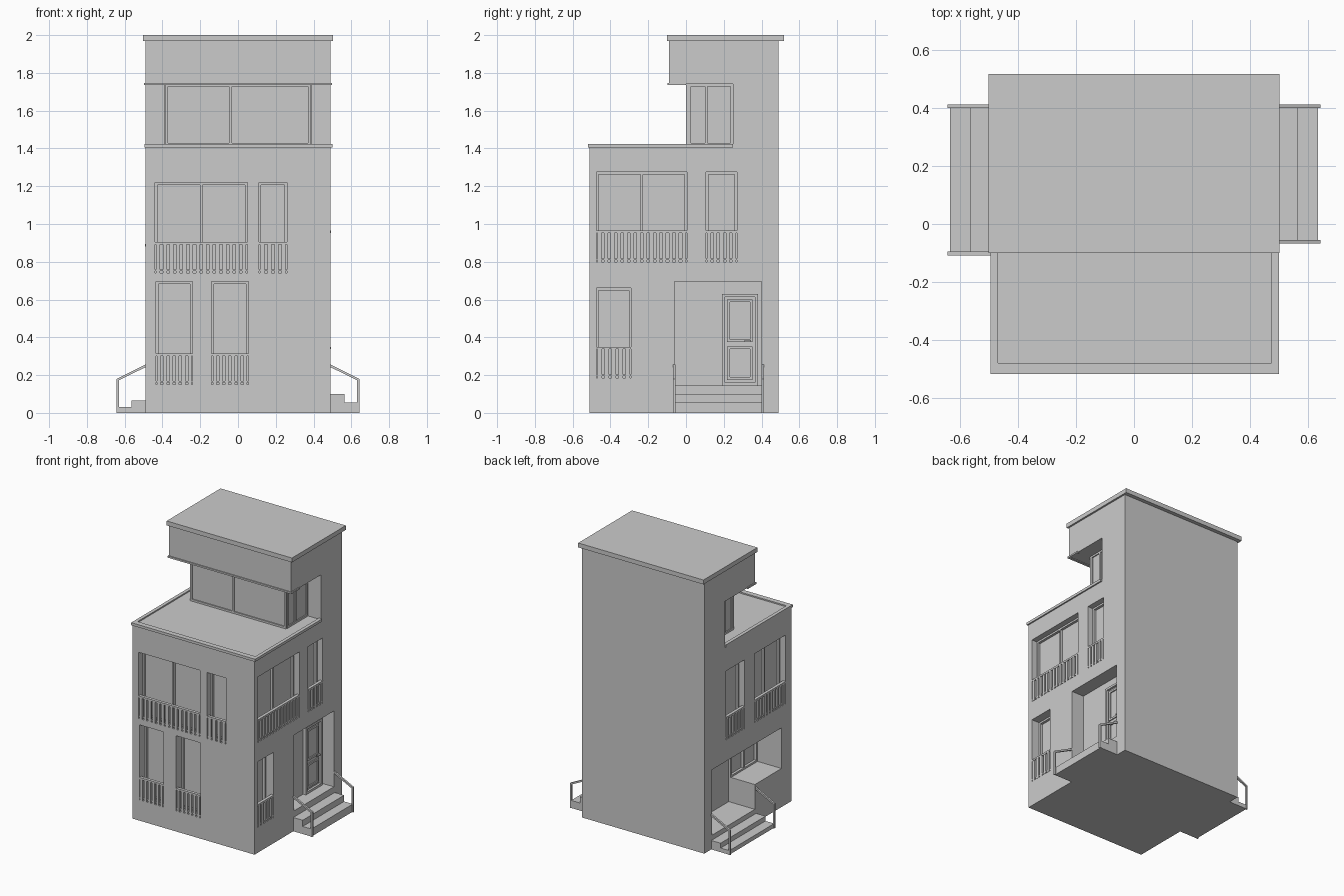
import bpy, bmesh

if "Cube" in bpy.data.objects:
    bpy.data.objects.remove(bpy.data.objects["Cube"])

W, F = 0.49, -0.51   # side wall plane, front wall plane


def make(name, bm):
    bmesh.ops.recalc_face_normals(bm, faces=bm.faces)
    me = bpy.data.meshes.new(name)
    bm.to_mesh(me)
    bm.free()
    ob = bpy.data.objects.new(name, me)
    bpy.context.collection.objects.link(ob)
    return ob


def add_box(bm, x0, x1, y0, y1, z0, z1):
    vs = bmesh.ops.create_cube(bm, size=1)["verts"]
    for v in vs:
        v.co = (x1 if v.co.x > 0 else x0, y1 if v.co.y > 0 else y0, z1 if v.co.z > 0 else z0)


def boxes(name, items):
    bm = bmesh.new()
    for b in items:
        add_box(bm, *b)
    return make(name, bm)


def on(side, u0, u1, z0, z1, d0, d1):
    """Box on a wall: u runs along the wall, d is the distance outward from it."""
    if side == "front":
        return (u0, u1, F - d1, F - d0, z0, z1)
    if side == "right":
        return (W + d0, W + d1, u0, u1, z0, z1)
    return (-W - d1, -W - d0, u0, u1, z0, z1)


def extrude(name, pts, axis, a, b):
    """Extrude a 2D profile along x ((y,z) points) or y ((x,z) points)."""
    bm = bmesh.new()
    co = lambda p, t: (t, p[0], p[1]) if axis == "x" else (p[0], t, p[1])
    lo = [bm.verts.new(co(p, a)) for p in pts]
    hi = [bm.verts.new(co(p, b)) for p in pts]
    bm.faces.new(lo)
    bm.faces.new(hi[::-1])
    for i in range(len(pts)):
        j = (i + 1) % len(pts)
        bm.faces.new((lo[i], lo[j], hi[j], hi[i]))
    return make(name, bm)


def frame(side, u0, u1, z0, z1, d0, d1, t):
    return [on(side, u0, u0 + t, z0, z1, d0, d1), on(side, u1 - t, u1, z0, z1, d0, d1),
            on(side, u0 + t, u1 - t, z0, z0 + t, d0, d1), on(side, u0 + t, u1 - t, z1 - t, z1, d0, d1)]


# side, u0, u1, z0, z1, recess depth, number of panes, railing
windows = [
    ("front", -0.44, 0.05, 0.74, 1.22, 0.06, 2, True),
    ("front", 0.11, 0.26, 0.74, 1.22, 0.06, 1, True),
    ("front", -0.435, -0.24, 0.15, 0.695, 0.08, 1, True),
    ("front", -0.14, 0.055, 0.15, 0.695, 0.08, 1, True),
    ("right", -0.475, 0.005, 0.80, 1.275, 0.06, 2, True),
    ("right", 0.105, 0.27, 0.80, 1.275, 0.06, 1, True),
    ("right", -0.475, -0.29, 0.185, 0.66, 0.08, 1, True),
    ("left", -0.44, -0.085, 0.73, 1.23, 0.06, 2, True),
    ("left", 0.03, 0.24, 0.73, 1.23, 0.06, 1, True),
    ("left", -0.395, -0.085, 0.28, 0.575, 0.21, 2, False),
]
# side, u0, u1, floor, top, depth
porches = [("right", -0.06, 0.40, 0.145, 0.695, 0.10),
           ("left", -0.09, 0.40, 0.10, 0.575, 0.21)]

# main walls, with the stepped-back top floor and overhang
walls = extrude("walls", [(F, 0), (0.49, 0), (0.49, 1.975), (-0.09, 1.975), (-0.09, 1.74),
                          (0.25, 1.74), (0.25, 1.415), (F, 1.415)], "x", -W, W)

# recesses cut into the walls
cutters = []
for s, u0, u1, z0, z1, d in [w[:6] for w in windows] + porches:
    c = boxes("opening_cutter", [on(s, u0, u1, z0, z1, -d, 0.05)])
    c.hide_render = True
    m = walls.modifiers.new("opening", "BOOLEAN")
    m.operation, m.solver, m.object = "DIFFERENCE", "EXACT", c
    cutters.append(c)
bpy.context.view_layer.update()
cut = bpy.data.meshes.new_from_object(walls.evaluated_get(bpy.context.evaluated_depsgraph_get()))
walls.modifiers.clear()
walls.data = cut
for c in cutters:
    bpy.data.objects.remove(c)

# window frames, mullions and balcony railings
for s, u0, u1, z0, z1, d, panes, rail in windows:
    t = 0.013
    parts = frame(s, u0, u1, z0, z1, -d, -d + 0.018, t)
    for i in range(1, panes):
        u = u0 + (u1 - u0) * i / panes
        parts.append(on(s, u - t / 2, u + t / 2, z0 + t, z1 - t, -d, -d + 0.018))
    boxes(s + "_window_frame", parts)
    if rail:
        n = round((u1 - u0) / 0.034)
        p = (u1 - u0) / n
        bars = [on(s, u0 + p * (i + 0.2), u0 + p * (i + 0.8), z0, z0 + 0.152, -0.014, 0.001)
                for i in range(n)]
        bars.append(on(s, u0, u1, z0 + 0.152, z0 + 0.165, -0.02, 0.002))
        bars.append(on(s, u0, u1, z0 + 0.01, z0 + 0.018, -0.012, -0.002))
        boxes(s + "_window_railing", bars)

# entrance doors, steps and handrails on both sides
for s, u0, u1, z0, z1, d in porches:
    a, b, top = 0.19, 0.38, min(0.63, z1 - 0.03)
    mid = z0 + (top - z0) * 0.45
    door = frame(s, a, b, z0, top, -d, -d + 0.022, 0.016)
    door.append(on(s, a + 0.016, b - 0.016, z0 + 0.016, top - 0.016, -d, -d + 0.006))
    for p0, p1 in ((z0 + 0.03, mid - 0.012), (mid + 0.012, top - 0.03)):
        door += frame(s, a + 0.028, b - 0.028, p0, p1, -d + 0.006, -d + 0.014, 0.014)
    boxes(s + "_door", door)
    boxes(s + "_door_handle", [on(s, b - 0.07, b - 0.035, 0.376, 0.386, -d + 0.022, -d + 0.032),
                               on(s, b - 0.045, b - 0.037, 0.377, 0.385, -d + 0.004, -d + 0.024)])
    s0 = -0.065 if s == "right" else -0.105
    h1, h2 = (0.055, 0.10) if s == "right" else (0.03, 0.065)
    sg = 1 if s == "right" else -1
    extrude(s + "_steps", [(sg * x, z) for x, z in
                           ((0.48, 0), (0.635, 0), (0.635, h1), (0.565, h1), (0.565, h2), (0.48, h2))],
            "y", s0, 0.41)
    for y in (s0 - 0.003, 0.40):
        prof = [(0.643, 0), (0.643, 0.18), (0.49, 0.256), (0.49, 0.242), (0.631, 0.172), (0.631, 0)]
        extrude(s + "_handrail", [(sg * x, z) for x, z in prof], "y", y, y + 0.013)

# terrace edge coping
boxes("terrace_coping", [(-0.495, 0.50, -0.518, -0.48, 1.405, 1.424),
                         (-0.495, -0.47, -0.48, 0.25, 1.405, 1.424),
                         (0.475, 0.50, -0.48, 0.25, 1.405, 1.424)])

# glazed room on the top floor
boxes("glass_room", [(-0.38, 0.38, 0.008, 0.26, 1.41, 1.745)])
t = 0.014
bars = [(x - t / 2, x + t / 2, 0, 0.012, 1.415, 1.74) for x in (-0.377, -0.04, 0.377)]
bars += [(-0.37, 0.37, 0, 0.012, z, z + t) for z in (1.415, 1.727)]
for x in (-0.38, 0.38):
    bars += [(x - 0.008, x + 0.008, y, y + t, 1.415, 1.74) for y in (0.012, 0.10, 0.236)]
    bars += [(x - 0.008, x + 0.008, 0.012, 0.25, z, z + t) for z in (1.415, 1.727)]
boxes("glass_room_frame", bars)

# thin drip edge under the overhang, and the roof slab
boxes("overhang_edge", [(-0.497, 0.497, -0.098, -0.08, 1.735, 1.747),
                        (-0.497, -0.48, -0.08, 0.0, 1.735, 1.747),
                        (0.48, 0.497, -0.08, 0.0, 1.735, 1.747)])
boxes("roof_slab", [(-0.503, 0.503, -0.10, 0.518, 1.968, 2.0)])
